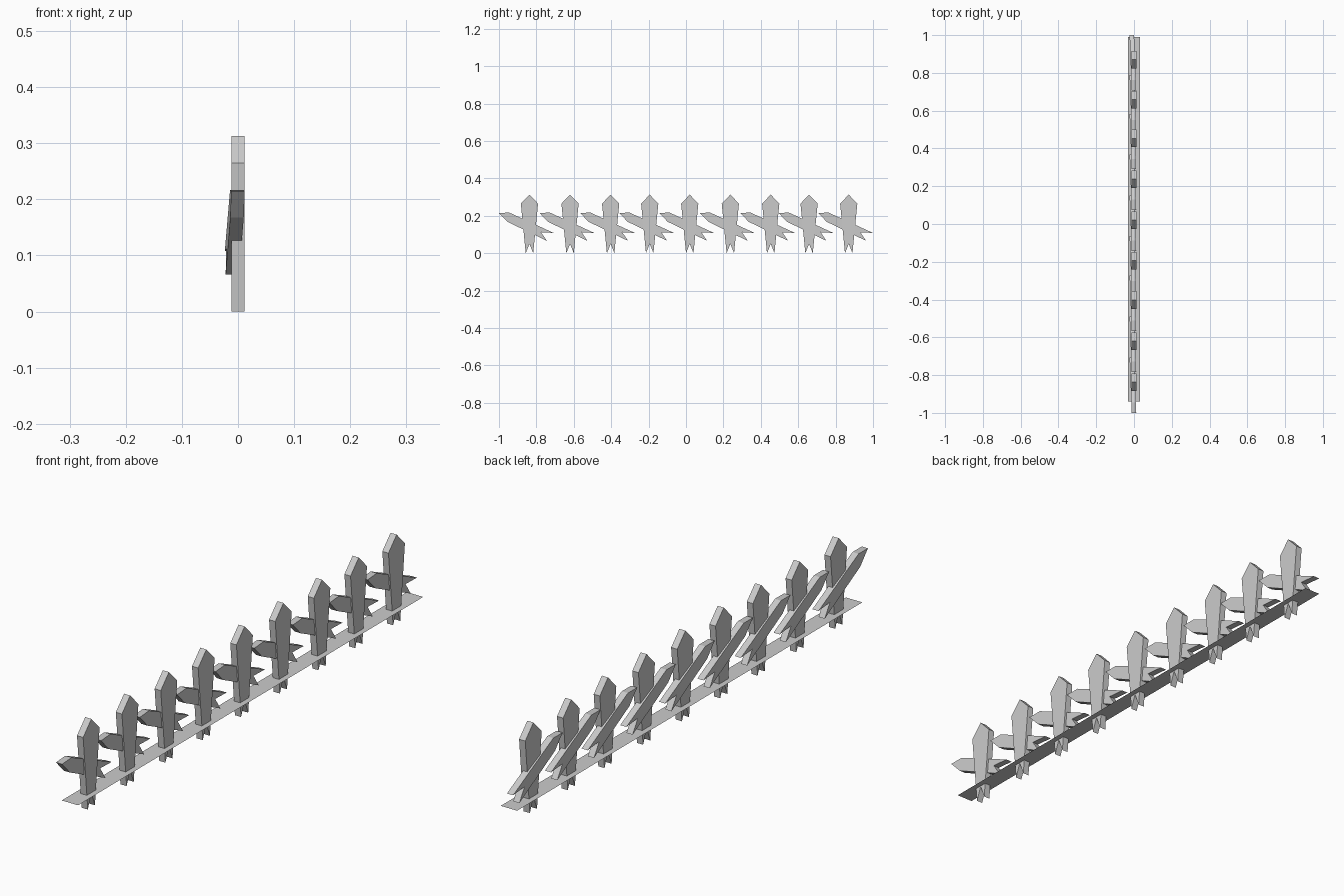
import bpy, bmesh

if "Cube" in bpy.data.objects:
    bpy.data.objects.remove(bpy.data.objects["Cube"])

THICK = 0.024


def plank(name, profile, y0, x_at):
    """Extruded plank from a (y, z) outline; x_at gives its centre depth along y."""
    bm = bmesh.new()
    back = [bm.verts.new((x_at(y) - THICK / 2, y + y0, z)) for y, z in profile]
    front = [bm.verts.new((x_at(y) + THICK / 2, y + y0, z)) for y, z in profile]
    bm.faces.new(front)
    bm.faces.new(back[::-1])
    n = len(profile)
    for i in range(n):
        j = (i + 1) % n
        bm.faces.new((back[i], back[j], front[j], front[i]))
    bmesh.ops.recalc_face_normals(bm, faces=bm.faces)
    mesh = bpy.data.meshes.new(name)
    bm.to_mesh(mesh)
    bm.free()
    obj = bpy.data.objects.new(name, mesh)
    bpy.context.collection.objects.link(obj)
    return obj


# Outlines in (y, z): pointed head, tapering body, forked foot
post_outline = [(0, 0.313), (-0.046, 0.265), (-0.02, 0.0), (0, 0.05),
                (0.02, 0.0), (0.046, 0.265)]
brace_outline = [(-0.163, 0.215), (-0.118, 0.168), (0.093, 0.066),
                 (0.062, 0.112), (0.13, 0.108), (-0.108, 0.217)]

# Upright posts, each with a slanted brace running through to the rear
post_y = [-0.837, -0.62, -0.403, -0.194, 0.02, 0.237, 0.453, 0.658, 0.87]
for y in post_y:
    plank("post", post_outline, y, lambda v: 0.0)
    plank("brace", brace_outline, y, lambda v: -0.0115 * (v + 0.163) / 0.293)

# Flat ground strip
strip = bpy.data.meshes.new("ground_strip")
strip.from_pydata([(-0.032, -0.94, 0.052), (0.032, -0.94, 0.052),
                   (0.032, 0.99, 0.052), (-0.032, 0.99, 0.052)], [], [(0, 1, 2, 3)])
bpy.context.collection.objects.link(bpy.data.objects.new("ground_strip", strip))
